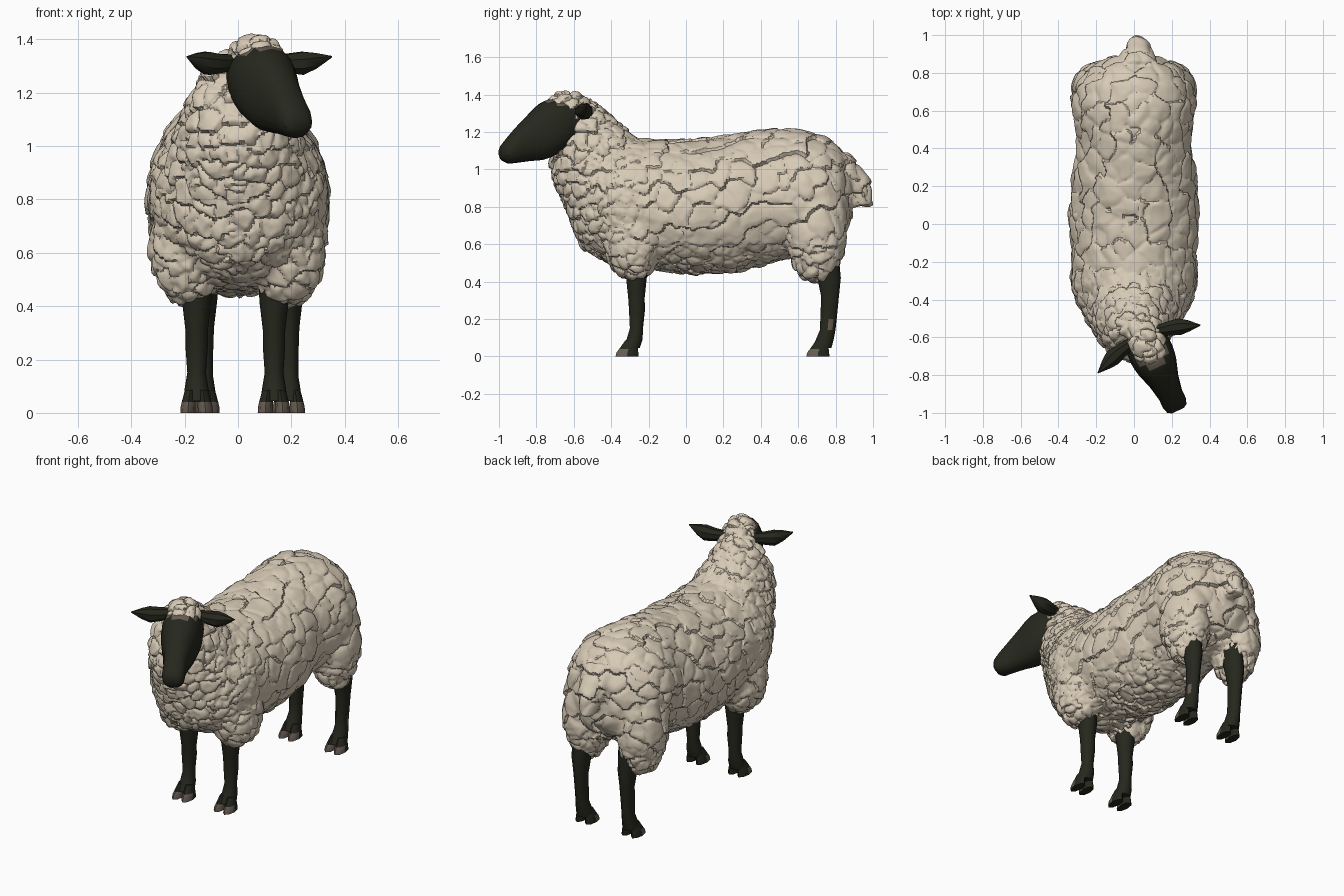
import bpy
import bmesh
from math import sin, cos, pi, radians, copysign
from mathutils import Matrix, Vector, noise

cube = bpy.data.objects.get("Cube")
if cube:
    bpy.data.objects.remove(cube)


def material(name, rgb):
    mat = bpy.data.materials.new(name)
    mat.use_nodes = True
    mat.diffuse_color = (*rgb, 1)
    bsdf = mat.node_tree.nodes["Principled BSDF"]
    bsdf.inputs["Base Color"].default_value = (*rgb, 1)
    bsdf.inputs["Roughness"].default_value = 0.9
    return mat


WOOL = material("cream_wool", (0.68, 0.59, 0.465))
DARK = material("dark_coat", (0.019, 0.02, 0.012))
SKIN = material("grey_brown_skin", (0.14, 0.11, 0.088))


def loft(bm, rings, sides=10, matrix=Matrix(), power=1.0):
    """Closed tube through rings (x, y, z, half width, half depth, tilt from upright).
    A power below 1 squares the section."""
    loops = []
    for x, y, z, rx, rv, tilt in rings:
        up = Vector((0, sin(radians(tilt)), cos(radians(tilt))))
        loop = []
        for i in range(sides):
            a = 2 * pi * i / sides
            c, s = (copysign(abs(t) ** power, t) for t in (cos(a), sin(a)))
            p = Vector((x + rx * c, y, z)) + up * rv * s
            loop.append(bm.verts.new(matrix @ p))
        loops.append(loop)
    for a, b in zip(loops, loops[1:]):
        for i in range(sides):
            j = (i + 1) % sides
            bm.faces.new((a[i], a[j], b[j], b[i]))
    bm.faces.new(loops[0])
    bm.faces.new(loops[-1])


def ball(bm, centre, radii, matrix=Matrix()):
    place = matrix @ Matrix.Translation(centre) @ Matrix.Diagonal((*radii, 1))
    bmesh.ops.create_uvsphere(bm, u_segments=24, v_segments=14, radius=1, matrix=place)


def smooth(obj, angle):
    bpy.ops.object.select_all(action='DESELECT')
    obj.select_set(True)
    bpy.context.view_layer.objects.active = obj
    bpy.ops.object.shade_smooth_by_angle(angle=radians(angle))


def finish(name, bm, mats, angle=40):
    bmesh.ops.recalc_face_normals(bm, faces=bm.faces[:])
    mesh = bpy.data.meshes.new(name)
    bm.to_mesh(mesh)
    bm.free()
    for mat in mats:
        mesh.materials.append(mat)
    obj = bpy.data.objects.new(name, mesh)
    bpy.context.collection.objects.link(obj)
    smooth(obj, angle)
    return obj


# The head is turned towards the model's left
HEAD = Matrix.Translation((0.075, -0.65, 0)) @ Matrix.Rotation(radians(25), 4, 'Z')

# Fleece: trunk as (y, top, bottom, half width)
bm = bmesh.new()
trunk = [(-0.6, 0.93, 0.66, 0.12), (-0.54, 1.05, 0.57, 0.22), (-0.42, 1.15, 0.50, 0.305),
         (-0.32, 1.17, 0.47, 0.335), (-0.15, 1.16, 0.46, 0.33), (0.05, 1.16, 0.44, 0.345),
         (0.28, 1.19, 0.45, 0.325), (0.41, 1.21, 0.49, 0.295), (0.5, 1.22, 0.51, 0.305),
         (0.63, 1.21, 0.54, 0.33), (0.74, 1.18, 0.57, 0.305), (0.82, 1.12, 0.62, 0.245),
         (0.88, 1.02, 0.72, 0.13)]
loft(bm, [(0, y, (t + b) / 2, w, (t - b) / 2, 0) for y, t, b, w in trunk], 32)
# Neck rising to the back of the head
loft(bm, [(0, -0.4, 0.90, 0.29, 0.29, 43), (0, -0.485, 1.02, 0.24, 0.26, 45),
          (0, -0.555, 1.12, 0.2, 0.23, 45), (0.01, -0.60, 1.195, 0.17, 0.2, 40),
          (0.03, -0.62, 1.28, 0.125, 0.13, 35)], 28)
# Woolly crown
ball(bm, (0, 0.02, 1.325), (0.097, 0.13, 0.09), HEAD)
# Tail
loft(bm, [(0.02, 0.80, 1.03, 0.12, 0.09, 45), (0.02, 0.855, 0.97, 0.1, 0.09, 55),
          (0.02, 0.915, 0.9, 0.07, 0.08, 70), (0.02, 0.94, 0.805, 0.045, 0.06, 90)], 20)
# Shoulder and thigh wool
for side in (-1, 1):
    ball(bm, (side * 0.185, -0.28, 0.63), (0.15, 0.16, 0.22))
    ball(bm, (side * 0.185, 0.695, 0.69), (0.145, 0.165, 0.30))
fleece = finish("fleece", bm, [WOOL, SKIN])
remesh = fleece.modifiers.new("merge", 'REMESH')
remesh.mode = 'VOXEL'
remesh.voxel_size = 0.0095
relax = fleece.modifiers.new("relax", 'SMOOTH')
relax.factor = 0.5
relax.iterations = 14
for mod in ("merge", "relax"):
    bpy.ops.object.modifier_apply(modifier=mod)


# Overlapping locks of wool: cells that lift towards their lower edge
def lock(p, scale):
    q = p * scale + 0.35 * noise.noise_vector(p * scale * 1.3)
    dist, centres = noise.voronoi(q)
    edge = dist[1] - dist[0]
    lift = (q - centres[0]).dot(Vector((0, 0.4, -1))) / scale
    return edge, 0.22 * lift + 0.03 * min(edge, 0.4) - 0.004


def shaggy(p):
    front = (-0.2 - p.y) / 0.3
    low = (0.66 - p.z) / 0.2
    return min(1, max(0, front, low))


bm = bmesh.new()
bm.from_mesh(fleece.data)
bm.normal_update()
shift = {}
for v in bm.verts:
    w = shaggy(v.co)
    height = w * lock(v.co, 15)[1] + (1 - w) * 0.6 * lock(v.co, 9)[1]
    shift[v] = v.normal * height
# Skin shows in thin partings and in patches above the front legs
for f in bm.faces:
    c = f.calc_center_median()
    parting = shaggy(c) < 0.5 and lock(c, 9)[0] < 0.03 and noise.noise(c * 14) > 0.15
    bare = c.z < 0.49 and c.y < -0.3 and abs(abs(c.x) - 0.13) < 0.05 and noise.noise(c * 30) > 0.1
    f.material_index = int(parting or bare)
for v, offset in shift.items():
    v.co += offset
bm.to_mesh(fleece.data)
bm.free()
fleece.data.materials.clear()
for mat in (WOOL, SKIN):
    fleece.data.materials.append(mat)
smooth(fleece, 40)

# Head: (forward, top, bottom, half width), with bare skin at the temples
bm = bmesh.new()
skull = [(-0.07, 1.34, 1.18, 0.1), (-0.02, 1.37, 1.12, 0.116), (0.04, 1.378, 1.085, 0.12),
         (0.08, 1.378, 1.065, 0.116), (0.12, 1.365, 1.052, 0.108), (0.15, 1.345, 1.048, 0.098),
         (0.2, 1.30, 1.045, 0.082), (0.28, 1.225, 1.035, 0.066), (0.33, 1.17, 1.03, 0.066),
         (0.36, 1.135, 1.045, 0.056), (0.373, 1.115, 1.065, 0.035)]
loft(bm, [(0, -f, (t + b) / 2, w, (t - b) / 2, 0) for f, t, b, w in skull], 16, HEAD, 0.85)
for f in bm.faces:
    f.material_index = int(f.calc_center_median().z > 1.352)
finish("head", bm, [DARK, SKIN])

# Leaf-shaped ears, swept a little forwards
for side, name in ((1, "left_ear"), (-1, "right_ear")):
    bm = bmesh.new()
    place = (HEAD @ Matrix.Translation((side * 0.1, 0.05, 1.315))
             @ Matrix.Rotation(radians(75 * side), 4, 'Z') @ Matrix.Rotation(radians(-25 * side), 4, 'Y'))
    loft(bm, [(0, 0.03, 0, 0.03, 0.03, 0), (0, -0.04, -0.005, 0.042, 0.037, 0),
              (0, -0.10, -0.005, 0.048, 0.046, 0), (0, -0.15, 0.005, 0.03, 0.032, 0),
              (0, -0.21, 0.022, 0.002, 0.003, 0)], 8, place)
    finish(name, bm, [DARK])

# Legs as (y, z, half width, half depth), with cloven hooves
FRONT = [(-0.27, 0.6, 0.06, 0.07), (-0.265, 0.42, 0.055, 0.058), (-0.265, 0.31, 0.042, 0.046),
         (-0.262, 0.25, 0.042, 0.045), (-0.265, 0.15, 0.035, 0.037), (-0.275, 0.09, 0.045, 0.045),
         (-0.295, 0.045, 0.05, 0.05)]
HIND = [(0.73, 0.6, 0.065, 0.085), (0.765, 0.42, 0.052, 0.066), (0.77, 0.32, 0.04, 0.05),
        (0.762, 0.2, 0.036, 0.046), (0.757, 0.14, 0.036, 0.044), (0.742, 0.09, 0.044, 0.05),
        (0.725, 0.045, 0.05, 0.055)]
legs = [("front_right_leg", -0.155, FRONT), ("front_left_leg", 0.135, FRONT),
        ("hind_right_leg", -0.13, HIND), ("hind_left_leg", 0.19, HIND)]
for name, x, shape in legs:
    bm = bmesh.new()
    loft(bm, [(x, y, z, w, d, 90) for y, z, w, d in shape], 10)
    toe = shape[-1][0]
    for side in (-1, 1):
        loft(bm, [(x + side * 0.024, toe, 0.085, 0.02, 0.03, 90),
                  (x + side * 0.03, toe - 0.012, 0.04, 0.026, 0.05, 90),
                  (x + side * 0.032, toe - 0.018, 0.022, 0.028, 0.058, 90),
                  (x + side * 0.033, toe - 0.02, 0, 0.028, 0.062, 90)], 8)
    # Horn on the toes, and a worn patch on one hind shank
    for f in bm.faces:
        c = f.calc_center_median()
        horn = c.z < 0.035 and c.y < toe - 0.025
        worn = name == "hind_left_leg" and abs(c.z - 0.17) < 0.01 and c.x > x + 0.03 and c.y > 0.76
        f.material_index = int(horn or worn)
    finish(name, bm, [DARK, SKIN], 45)
